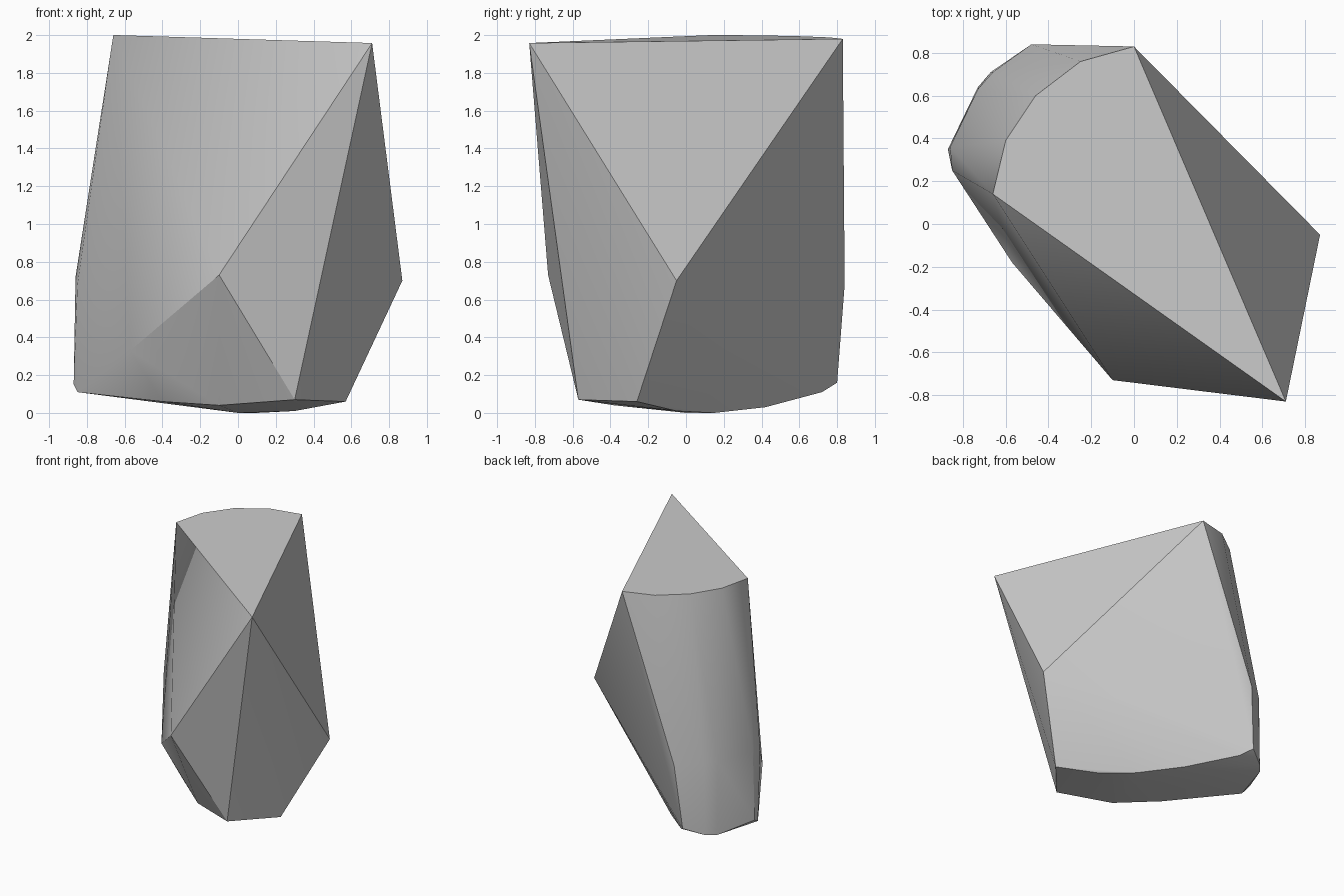
import bpy
import bmesh
from math import radians

# Remove the default cube only
default_cube = bpy.data.objects.get("Cube")
if default_cube is not None:
    bpy.data.objects.remove(default_cube, do_unlink=True)


def make_material(name, color):
    material = bpy.data.materials.new(name)
    material.use_nodes = True
    material.diffuse_color = color
    shader = next(n for n in material.node_tree.nodes if n.type == "BSDF_PRINCIPLED")
    shader.inputs["Base Color"].default_value = color
    return material


def top_height(x):
    """The flat top leans gently along x."""
    return 1.98 - 0.031 * x


def make_hull(name, points, material):
    """Wrap the corner points in one closed convex surface."""
    mesh = bpy.data.meshes.new(name)
    bm = bmesh.new()
    for point in points:
        bm.verts.new(point)
    result = bmesh.ops.convex_hull(bm, input=bm.verts[:])
    unused = {g for g in result["geom_interior"] + result["geom_unused"]
              if isinstance(g, bmesh.types.BMVert)}
    if unused:
        bmesh.ops.delete(bm, geom=list(unused), context="VERTS")
    bmesh.ops.recalc_face_normals(bm, faces=bm.faces[:])
    bm.to_mesh(mesh)
    bm.free()
    mesh.materials.append(material)
    hull = bpy.data.objects.new(name, mesh)
    bpy.context.collection.objects.link(hull)
    return hull


# Flat top: pointed at the front, rounded at the back
top_outline = [(0.71, -0.83), (0, 0.83), (-0.25, 0.76),
               (-0.46, 0.6), (-0.6, 0.39), (-0.66, 0.14)]
top_rim = [(x, y, top_height(x)) for x, y in top_outline]

# Side corners where the front facets meet
side_corners = [(0.87, -0.05, 0.7), (-0.1, -0.73, 0.73), (-0.57, -0.18, 0.33)]

# Rounded back at its widest level
back_bulge = [(-0.48, 0.84, 0.68), (-0.66, 0.71, 0.7), (-0.73, 0.63, 0.7),
              (-0.86, 0.36, 0.72), (-0.85, 0.25, 0.68)]

# Lower rim of the back
back_rim = [(-0.53, 0.8, 0.16), (-0.67, 0.71, 0.11), (-0.73, 0.64, 0.1),
            (-0.87, 0.35, 0.15), (-0.85, 0.28, 0.11)]

# Shallow curved underside, from the front edge to the back
underside = [(0.57, -0.26, 0.06), (0.3, -0.57, 0.07), (-0.1, -0.38, 0.04),
             (-0.4, -0.14, 0.06), (0.3, -0.05, 0.01), (0.1, 0.15, 0),
             (0, 0, 0), (-0.16, 0.42, 0.03), (-0.46, 0.72, 0.11)]

grey = make_material("plain grey", (0.6, 0.6, 0.6, 1))
block = make_hull("faceted_block",
                  top_rim + side_corners + back_bulge + back_rim + underside, grey)

# Smooth the curved back and keep the facet edges crisp
bpy.ops.object.select_all(action="DESELECT")
block.select_set(True)
bpy.context.view_layer.objects.active = block
bpy.ops.object.shade_smooth_by_angle(angle=radians(30))
